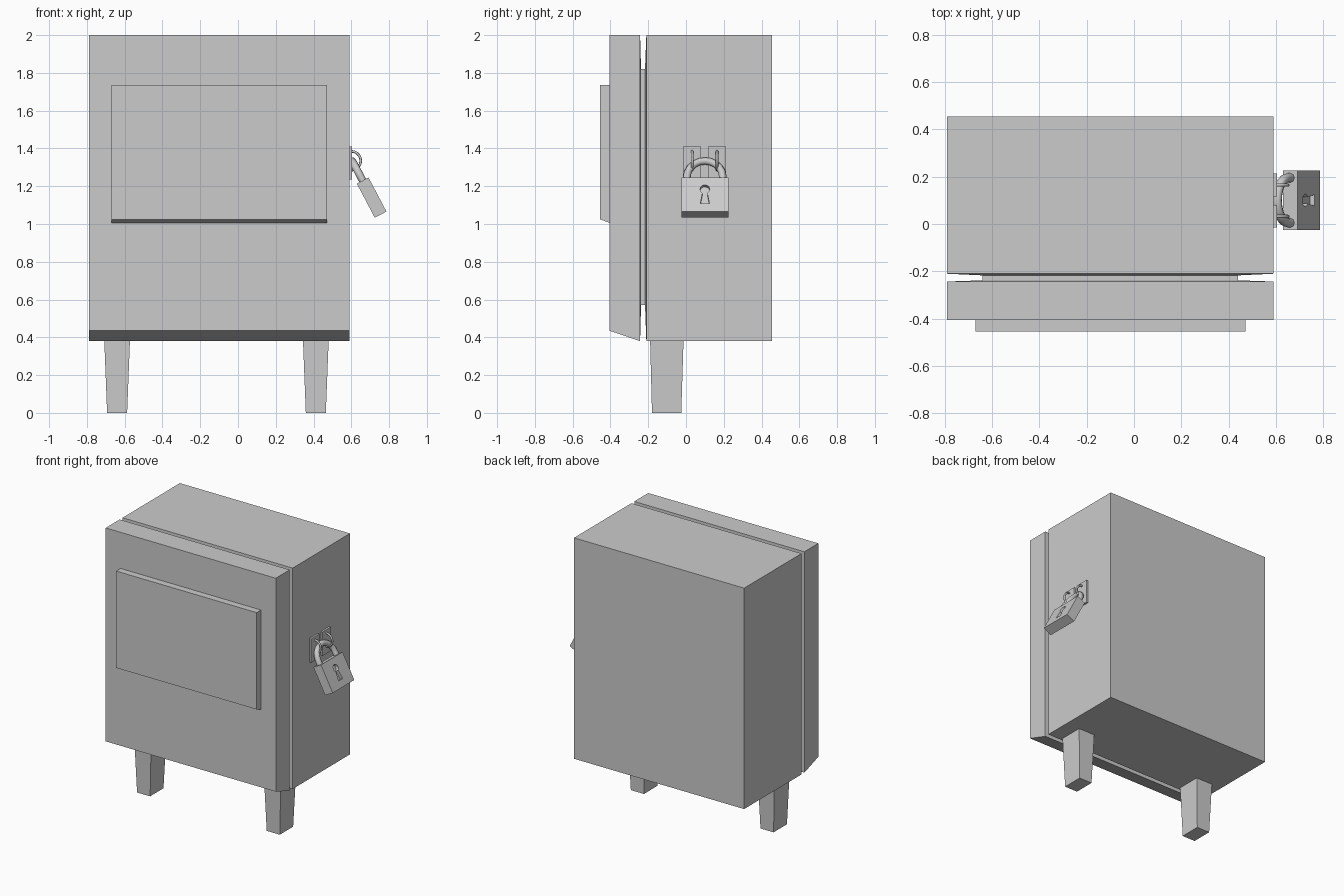
import bpy, bmesh, math
from math import sin, cos, pi

if "Cube" in bpy.data.objects:
    bpy.data.objects.remove(bpy.data.objects["Cube"])


def loft(name, rings):
    """Closed solid through matching rings of points."""
    bm = bmesh.new()
    loops = [[bm.verts.new(p) for p in r] for r in rings]
    n = len(loops[0])
    for a, b in zip(loops, loops[1:]):
        for i in range(n):
            j = (i + 1) % n
            bm.faces.new((a[i], a[j], b[j], b[i]))
    bm.faces.new(loops[0])
    bm.faces.new(loops[-1])
    bmesh.ops.recalc_face_normals(bm, faces=bm.faces)
    me = bpy.data.meshes.new(name)
    bm.to_mesh(me)
    bm.free()
    ob = bpy.data.objects.new(name, me)
    bpy.context.collection.objects.link(ob)
    return ob


def rect_y(y, x0, x1, z0, z1):
    return [(x0, y, z0), (x1, y, z0), (x1, y, z1), (x0, y, z1)]


def rect_z(z, x0, x1, y0, y1):
    return [(x0, y0, z), (x1, y0, z), (x1, y1, z), (x0, y1, z)]


def bar(name, points, radius, res):
    """Round bar along a path, converted to a smooth mesh."""
    cu = bpy.data.curves.new(name, 'CURVE')
    cu.dimensions = '3D'
    cu.bevel_depth, cu.bevel_resolution, cu.use_fill_caps = radius, res, True
    sp = cu.splines.new('POLY')
    sp.points.add(len(points) - 1)
    for p, co in zip(sp.points, points):
        p.co = (*co, 1)
    ob = bpy.data.objects.new(name, cu)
    bpy.context.collection.objects.link(ob)
    select(ob)
    bpy.ops.object.convert(target='MESH')
    ob = bpy.context.object
    ob.name = name
    bpy.ops.object.shade_smooth_by_angle(angle=math.radians(50))
    return ob


def select(ob):
    bpy.ops.object.select_all(action='DESELECT')
    ob.select_set(True)
    bpy.context.view_layer.objects.active = ob


# Cabinet body, with a slightly raised front towards the seal
outer = (-0.79, 0.59, 0.38, 2.0)
inner = (-0.64, 0.44, 0.57, 1.82)
loft("cabinet_body", [rect_y(0.455, *outer), rect_y(-0.21, *outer),
                      rect_y(-0.217, *inner)])
loft("door_seal", [rect_y(-0.214, *inner), rect_y(-0.24, *inner)])

# Door with sloped underside, and raised front panel
loft("door", [rect_y(-0.238, *inner), rect_y(-0.243, *outer),
              rect_y(-0.405, -0.79, 0.59, 0.435, 2.0)])
loft("door_panel", [rect_y(-0.403, -0.67, 0.47, 1.005, 1.735),
                    rect_y(-0.455, -0.67, 0.47, 1.025, 1.735)])

# Two tapered legs
for name, x in (("left_leg", -0.64), ("right_leg", 0.412)):
    loft(name, [rect_z(0, x - 0.053, x + 0.053, -0.18, -0.025),
                rect_z(0.385, x - 0.068, x + 0.068, -0.19, -0.013)])

# Lock plates and their half-ring staples
for side, s in (("front", -1), ("rear", 1)):
    y = 0.0985 + s * 0.066
    loft(side + "_lock_plate", [rect_z(1.235, 0.585, 0.604, y - 0.048, y + 0.048),
                                rect_z(1.41, 0.585, 0.604, y - 0.048, y + 0.048)])
    arc = [(0.6 + 0.05 * sin(a), y, 1.335 + 0.05 * cos(a))
           for a in (pi * i / 10 for i in range(11))]
    bar(side + "_staple", arc, 0.007, 2)

# Padlock, modelled upright with its top centre at the origin
lock = loft("padlock_body", [rect_z(-0.204, -0.035, 0.035, -0.125, 0.125),
                             rect_z(0, -0.035, 0.035, -0.125, 0.125)])
shackle_path = [(0, -0.095, -0.01)] + [
    (0, -0.095 * cos(a), 0.022 + 0.095 * sin(a))
    for a in (pi * i / 10 for i in range(11))] + [(0, 0.095, -0.01)]
shackle = bar("padlock_shackle", shackle_path, 0.02, 2)

# Keyhole recess: round top with a flared slot
hole = [(0.026 * cos(a), -0.07 + 0.026 * sin(a))
        for a in (math.radians(-60 + 300 * i / 10) for i in range(11))]
hole += [(-0.024, -0.155), (0.024, -0.155)]
cutter = loft("keyhole_cutter", [[(x, y, z) for y, z in hole] for x in (0.012, 0.06)])
cutter.hide_render = True
cut = lock.modifiers.new("keyhole", 'BOOLEAN')
cut.operation, cut.object, cut.solver = 'DIFFERENCE', cutter, 'EXACT'
select(lock)
bpy.ops.object.modifier_apply(modifier=cut.name)
bpy.data.objects.remove(cutter)

# Hang the padlock at an angle on the right side
for ob in (lock, shackle):
    ob.location = (0.66, 0.1, 1.23)
    ob.rotation_euler = (0, math.radians(-27.8), 0)
